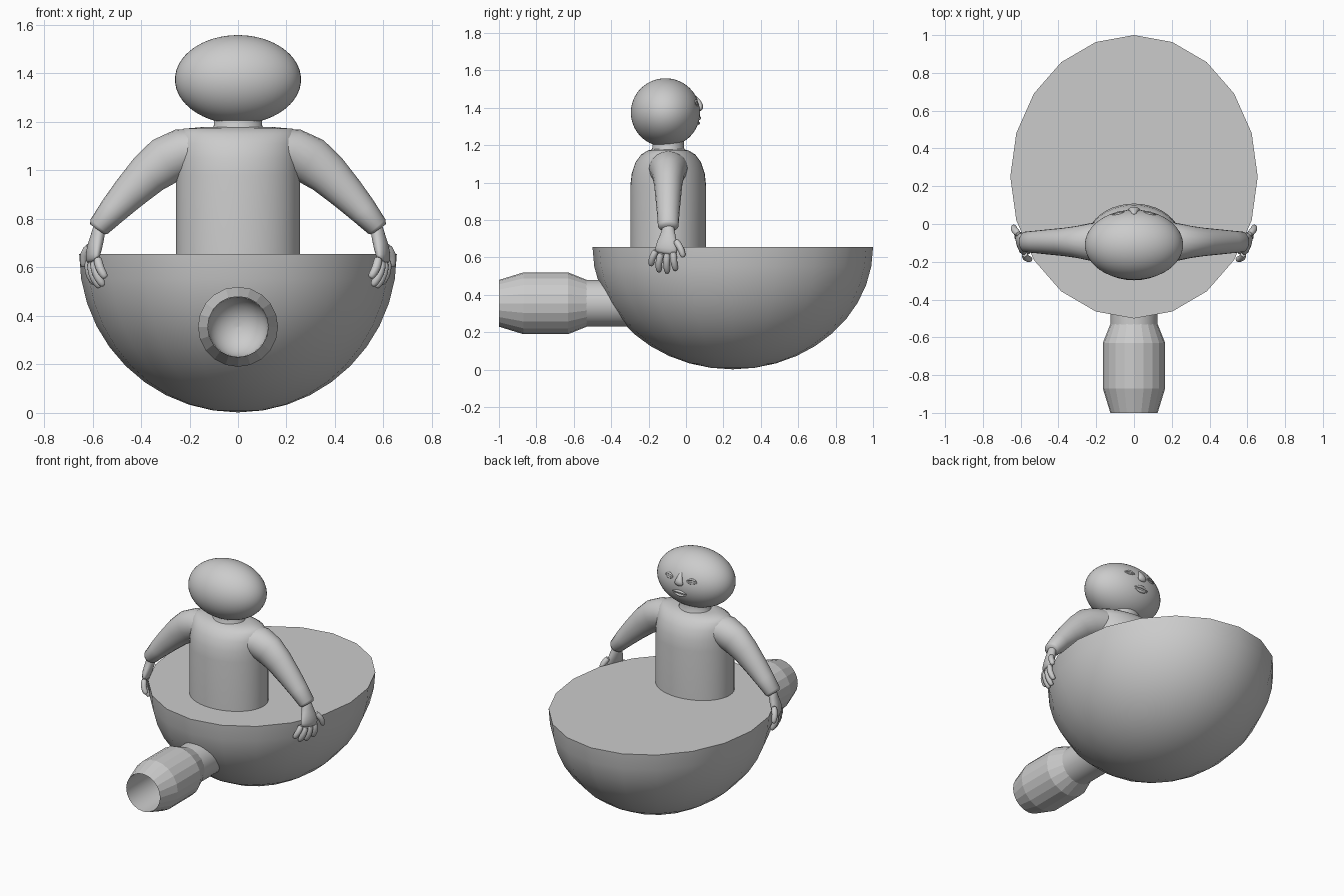
import bpy, bmesh
from math import cos, sin, pi, sqrt, radians
from mathutils import Vector

if "Cube" in bpy.data.objects:
    bpy.data.objects.remove(bpy.data.objects["Cube"])

grey = bpy.data.materials.new("plain_grey")
grey.use_nodes = True
tone = (0.6, 0.6, 0.6, 1)
grey.diffuse_color = tone
grey.node_tree.nodes["Principled BSDF"].inputs["Base Color"].default_value = tone


def finish(bm, name, smooth=True, subdiv=0, angle=40, solid=True):
    if solid:
        bmesh.ops.recalc_face_normals(bm, faces=bm.faces)
    mesh = bpy.data.meshes.new(name)
    bm.to_mesh(mesh)
    bm.free()
    obj = bpy.data.objects.new(name, mesh)
    bpy.context.collection.objects.link(obj)
    mesh.materials.append(grey)
    if subdiv:
        mod = obj.modifiers.new("Rounding", "SUBSURF")
        mod.levels = mod.render_levels = subdiv
    if smooth:
        bpy.ops.object.select_all(action="DESELECT")
        obj.select_set(True)
        bpy.context.view_layer.objects.active = obj
        bpy.ops.object.shade_smooth_by_angle(angle=radians(angle))
    return obj


def loft(name, stations, side, segs=16, caps=True, **kw):
    """Skin elliptical rings; each station is (centre, radius along side, other radius)."""
    bm = bmesh.new()
    side = Vector(side)
    pts = [Vector(s[0]) for s in stations]
    rings = []
    for i, (c, ra, rb) in enumerate(stations):
        axis = pts[min(i + 1, len(pts) - 1)] - pts[max(i - 1, 0)]
        other = axis.cross(side).normalized()
        a = other.cross(axis).normalized()
        rings.append([bm.verts.new(pts[i] + a * ra * cos(2 * pi * k / segs)
                                   + other * rb * sin(2 * pi * k / segs))
                      for k in range(segs)])
    for r, s in zip(rings, rings[1:]):
        for k in range(segs):
            j = (k + 1) % segs
            bm.faces.new((r[k], r[j], s[j], s[k]))
    if caps:
        bm.faces.new(rings[0])
        bm.faces.new(rings[-1])
    return finish(bm, name, **kw)


def ball(name, centre, size, segs=32, rings=20):
    bm = bmesh.new()
    bmesh.ops.create_uvsphere(bm, u_segments=segs, v_segments=rings, radius=1)
    for v in bm.verts:
        v.co = Vector([c + s * p for c, s, p in zip(centre, size, v.co)])
    return finish(bm, name, angle=180)


# Half-egg hull with a flat deck
bm = bmesh.new()
bmesh.ops.create_uvsphere(bm, u_segments=20, v_segments=20, radius=1)
bmesh.ops.bisect_plane(bm, geom=bm.verts[:] + bm.edges[:] + bm.faces[:],
                       plane_co=(0, 0, 0), plane_no=(0, 0, 1), clear_outer=True)
bmesh.ops.holes_fill(bm, edges=[e for e in bm.edges if e.is_boundary], sides=0)
for v in bm.verts:
    v.co = Vector((v.co.x * 0.655, v.co.y * 0.75 + 0.25, v.co.z * 0.653 + 0.655))
finish(bm, "hull")

# Nozzle: smooth pipe, faceted barrel, hollow bore with a rounded end
HZ = 0.355
loft("nozzle_pipe", [((0, y, HZ), 0.125, 0.125) for y in (-0.55, -0.2)], (0, 0, 1), 32)
loft("nozzle_barrel", [((0, y, HZ), r, r) for y, r in
     ((-1, 0.125), (-0.87, 0.165), (-0.63, 0.165), (-0.53, 0.125))],
     (0, 0, 1), 20, caps=False, smooth=False)
bore = [((0, -1, HZ), 0.124, 0.124)]
for i in range(9):
    t = i * pi / 16
    r = max(0.124 * cos(t), 0.001)
    bore.append(((0, -0.7 + 0.12 * sin(t), HZ), r, r))
inner = loft("nozzle_bore", bore, (0, 0, 1), 32, caps=False, angle=60)
inner.data.flip_normals()

# Torso and neck
CY = -0.095
loft("torso", [((0, CY, z), rx, ry) for z, rx, ry in
     ((0.5, 0.255, 0.203), (0.98, 0.255, 0.203), (1.05, 0.253, 0.195),
      (1.11, 0.25, 0.175), (1.15, 0.243, 0.145), (1.172, 0.225, 0.11),
      (1.18, 0.13, 0.075))], (1, 0, 0), 40, angle=60)
loft("neck", [((0, CY, z), r, r * 0.85) for z, r in
     ((1.14, 0.13), (1.185, 0.1), (1.23, 0.1))], (1, 0, 0), 32, angle=60)

# Head and face, which looks toward the rear
HC, HR = Vector((0, -0.11, 1.375)), Vector((0.26, 0.185, 0.183))
ball("head", HC, HR, 48, 32)


def face_point(x, z, out=0.0):
    k = 1 - (x / HR.x) ** 2 - ((z - HC.z) / HR.z) ** 2
    return Vector((x, HC.y + HR.y * sqrt(max(k, 0)) + out, z))


def ridge(name, ends, bend, r, out=0.0):
    (x0, z0), (x1, z1) = ends
    path = []
    for i in range(9):
        t = i / 8
        swell = sin(pi * t)
        p = face_point(x0 + (x1 - x0) * t, z0 + (z1 - z0) * t + bend * swell, out)
        path.append((p, r * (0.25 + 0.75 * swell), r * (0.25 + 0.75 * swell)))
    loft(name, path, (0, 0, 1), 10, angle=80)


loft("nose", [(face_point(0, z, o), rx, ry) for z, o, rx, ry in
     ((1.465, -0.012, 0.012, 0.012), (1.435, 0.0, 0.016, 0.015),
      (1.41, 0.006, 0.03, 0.018), (1.395, 0.003, 0.032, 0.014),
      (1.385, -0.006, 0.02, 0.01))], (1, 0, 0), 12, subdiv=1, angle=80)
ridge("upper_lip", ((-0.05, 1.335), (0.05, 1.335)), 0.01, 0.009)
ridge("lower_lip", ((-0.045, 1.326), (0.045, 1.326)), -0.008, 0.009)

# Arms and hands, one set per side
for s, label in ((1, "left"), (-1, "right")):
    ridge(label + "_upper_eyelid", ((s * 0.05, 1.425), (s * 0.115, 1.425)), 0.012, 0.007)
    ridge(label + "_lower_eyelid", ((s * 0.05, 1.42), (s * 0.115, 1.42)), -0.006, 0.006)

    loft(label + "_arm", [((s * x, y, z), ry, rz) for x, y, z, ry, rz in
         ((0.15, CY, 1.085, 0.11, 0.09), (0.23, CY, 1.072, 0.1, 0.1),
          (0.3, CY, 1.04, 0.085, 0.1), (0.37, CY, 0.985, 0.075, 0.088),
          (0.45, -0.095, 0.905, 0.067, 0.073), (0.515, -0.095, 0.835, 0.06, 0.06),
          (0.573, -0.095, 0.768, 0.055, 0.046), (0.581, -0.095, 0.757, 0.044, 0.036))],
         (0, 1, 0), 20, angle=60)

    # Palm broadens below the wrist, turned to lie along the rim
    turn = (s * 0.3, 1, 0)
    loft(label + "_palm", [((s * x, y, z), w, t) for x, y, z, w, t in
         ((0.568, -0.095, 0.785, 0.032, 0.026), (0.577, -0.095, 0.735, 0.036, 0.028),
          (0.59, -0.1, 0.69, 0.056, 0.03), (0.6, -0.105, 0.645, 0.066, 0.026),
          (0.6, -0.11, 0.615, 0.058, 0.017))], turn, 14, subdiv=1, angle=80)

    fingers = (("little", (0.58, -0.155, 0.645), (0.573, -0.182, 0.6), (0.545, -0.188, 0.555)),
               ("ring", (0.595, -0.13, 0.635), (0.588, -0.147, 0.575), (0.553, -0.145, 0.522)),
               ("middle", (0.605, -0.1, 0.635), (0.603, -0.106, 0.57), (0.568, -0.1, 0.515)),
               ("index", (0.615, -0.07, 0.64), (0.617, -0.066, 0.58), (0.59, -0.055, 0.53)),
               ("thumb", (0.605, -0.06, 0.695), (0.637, -0.03, 0.655), (0.636, -0.013, 0.6)))
    for finger, base, knuckle, tip in fingers:
        a, b, c = (Vector((s * p[0], p[1], p[2])) for p in (base, knuckle, tip))
        loft(f"{label}_{finger}_finger",
             [(a, 0.021, 0.021), (b, 0.019, 0.019), (b.lerp(c, 0.7), 0.018, 0.018),
              (c, 0.011, 0.011)], (0, 1, 0), 10, subdiv=1, angle=80)
